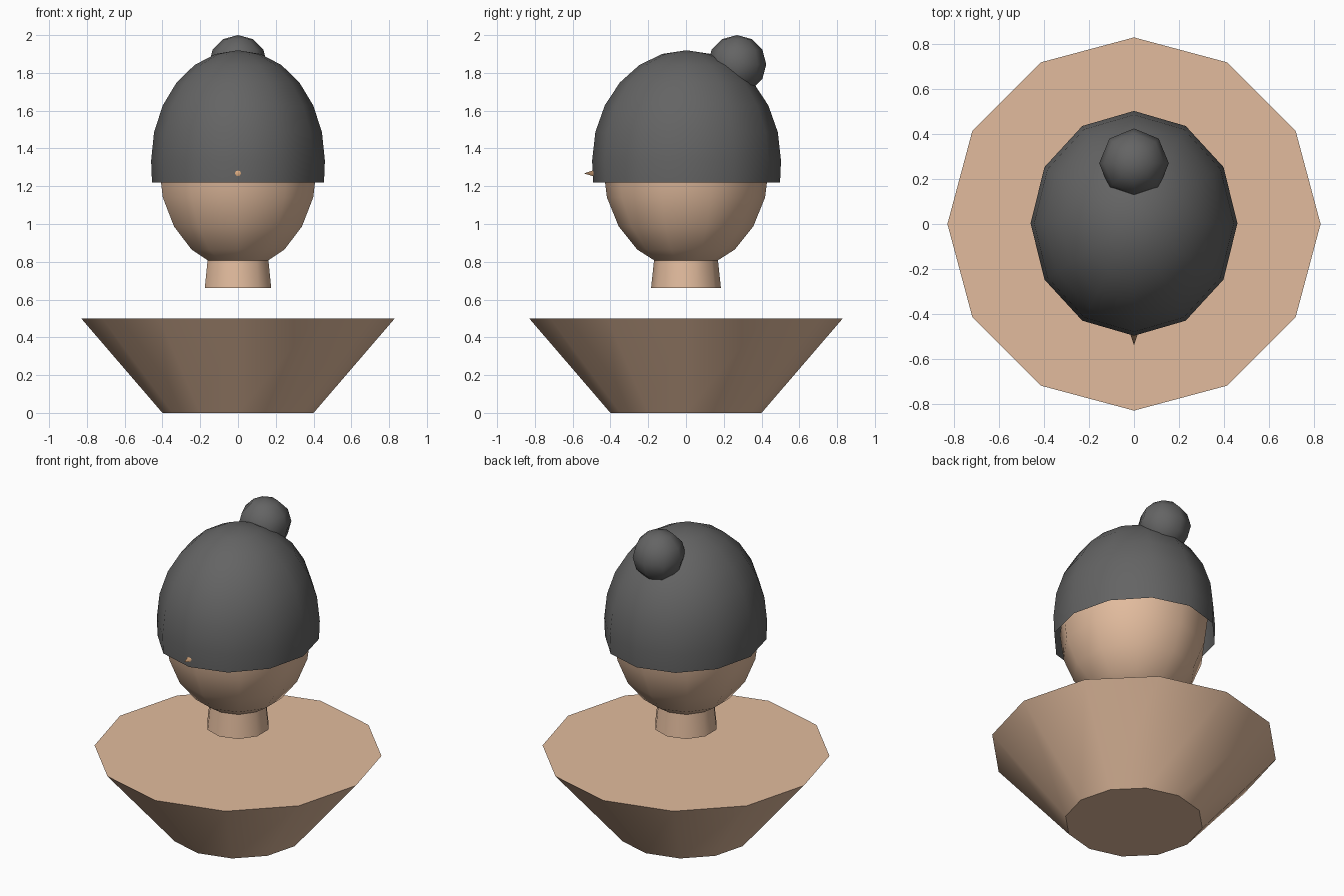
import bpy, bmesh, math
from mathutils import Vector

if "Cube" in bpy.data.objects:
    bpy.data.objects.remove(bpy.data.objects["Cube"])


def material(name, colour):
    m = bpy.data.materials.new(name)
    m.diffuse_color = (*colour, 1)
    m.use_nodes = True
    m.node_tree.nodes["Principled BSDF"].inputs["Base Color"].default_value = m.diffuse_color
    return m


skin = material("skin", (0.76, 0.50, 0.34))
wool = material("dark grey wool", (0.127, 0.127, 0.127))
nose_orange = material("nose tan", (0.74, 0.42, 0.22))


def lathe(name, profile, sides, mat, scale=(1, 1), loc=(0, 0, 0), caps=True):
    """Spin (radius, z) points, bottom to top; radius 0 makes a pole."""
    bm = bmesh.new()
    rings = []
    for r, z in profile:
        n = sides if r > 1e-5 else 1
        rings.append([bm.verts.new((r * scale[0] * math.cos(a), r * scale[1] * math.sin(a), z))
                      for a in (2 * math.pi * i / sides - math.pi / 2 for i in range(n))])
    for low, high in zip(rings, rings[1:]):
        for i in range(sides):
            j = (i + 1) % sides
            if len(low) == 1:
                bm.faces.new((low[0], high[j], high[i]))
            elif len(high) == 1:
                bm.faces.new((low[i], low[j], high[0]))
            else:
                bm.faces.new((low[i], low[j], high[j], high[i]))
    if caps:
        if len(rings[0]) > 1:
            bm.faces.new(rings[0][::-1])
        if len(rings[-1]) > 1:
            bm.faces.new(rings[-1])
    me = bpy.data.meshes.new(name)
    bm.to_mesh(me)
    bm.free()
    me.materials.append(mat)
    me.shade_smooth()
    me.set_sharp_from_angle(angle=math.radians(45))
    ob = bpy.data.objects.new(name, me)
    ob.location = Vector(loc)
    bpy.context.collection.objects.link(ob)
    return ob


def arc(r, h, rings, start):
    """Elliptical profile from ring number start up to the top pole."""
    pts = []
    for k in range(start, rings + 1):
        a = math.pi * k / rings - math.pi / 2
        pts.append((max(0, r * math.cos(a)), h * math.sin(a)))
    return pts


# Shoulders: flared block
lathe("shoulders", [(0.40, 0), (0.83, 0.50)], 12, skin)

# Neck and head
lathe("neck", [(0.185, 0.66), (0.153, 0.96)], 10, skin)
lathe("head", arc(0.44, 0.55, 10, 0), 10, skin, loc=(0, 0, 1.31))

# Hat: open dome, wider front to back
lathe("hat", [(0.99, -0.115)] + arc(1, 0.585, 12, 6), 12, wool,
      scale=(0.46, 0.50), loc=(0, 0.003, 1.335), caps=False)

# Pompom at the back of the hat
lathe("pompom", arc(0.155, 0.155, 6, 0), 8, wool, loc=(0, 0.27, 1.845))

# Pointed nose poking through the hat
nose = lathe("nose", [(0.045, 0), (0, 0.14)], 8, nose_orange, loc=(0, -0.40, 1.268))
nose.rotation_euler.x = math.pi / 2
